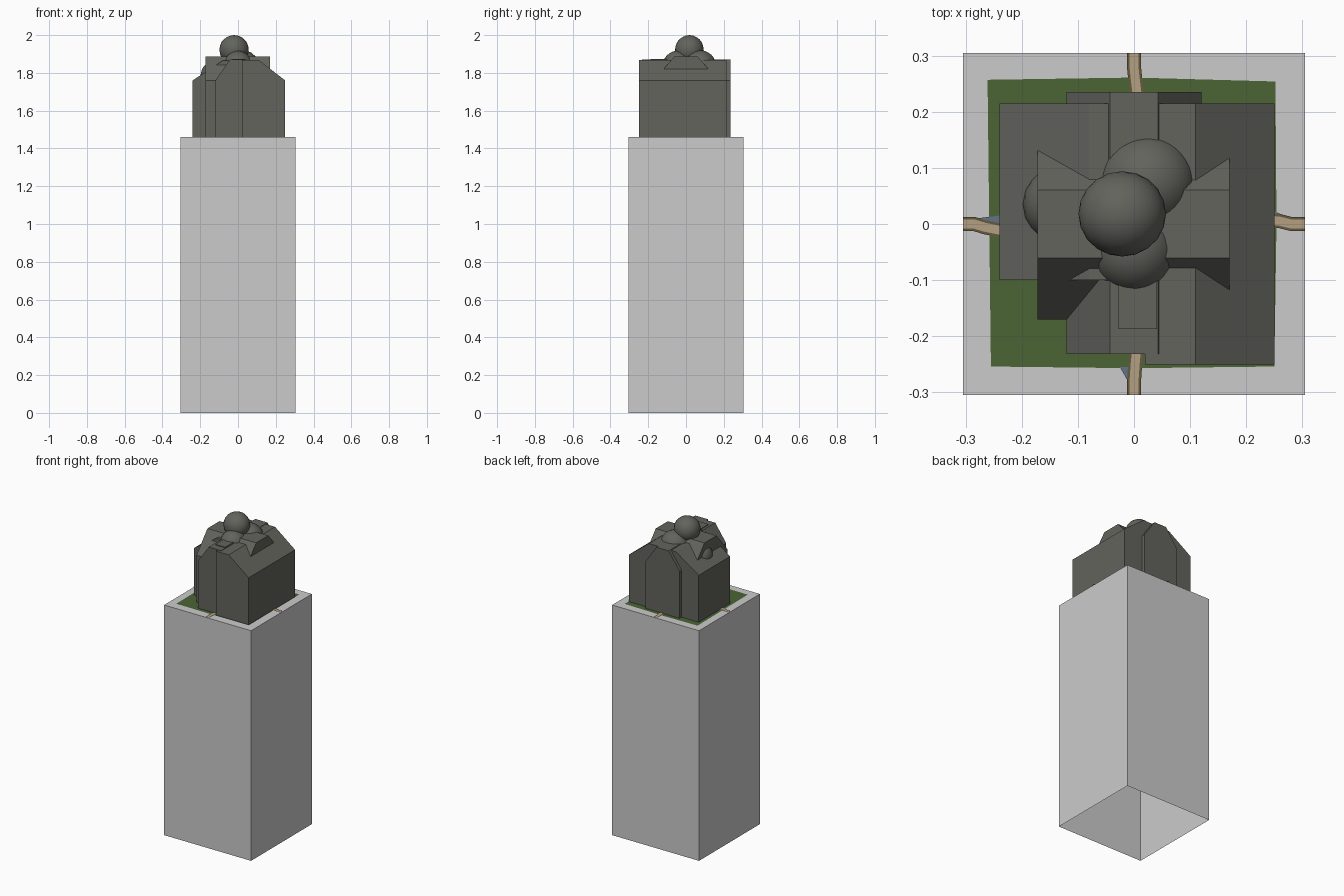
import bpy, bmesh, math
from mathutils import Vector

if "Cube" in bpy.data.objects:
    bpy.data.objects.remove(bpy.data.objects["Cube"])

GROUND = 1.46


def material(name, rgb):
    m = bpy.data.materials.new(name)
    m.diffuse_color = (*rgb, 1)
    m.use_nodes = True
    m.node_tree.nodes["Principled BSDF"].inputs["Base Color"].default_value = m.diffuse_color
    return m


STONE = material("dark_stone", (0.125, 0.125, 0.11))
GRASS = material("grass", (0.07, 0.13, 0.035))
PATH = material("path_sand", (0.45, 0.35, 0.22))
EDGE = material("path_edge", (0.13, 0.10, 0.05))
WATER = material("water", (0.12, 0.17, 0.25))


def finish(name, bm, mat=None):
    mesh = bpy.data.meshes.new(name)
    bm.to_mesh(mesh)
    bm.free()
    ob = bpy.data.objects.new(name, mesh)
    bpy.context.collection.objects.link(ob)
    if mat:
        mesh.materials.append(mat)
    return ob


def prism(name, profile, a, b, axis="y", mat=STONE):
    """Extrude a (across, z) profile from a to b along an axis."""
    bm = bmesh.new()
    pts = [(p, a, z) if axis == "y" else (a, p, z) for p, z in profile]
    face = bm.faces.new([bm.verts.new(p) for p in pts])
    ext = bmesh.ops.extrude_face_region(bm, geom=[face])
    step = Vector((0, b - a, 0)) if axis == "y" else Vector((b - a, 0, 0))
    bmesh.ops.translate(bm, vec=step, verts=[g for g in ext["geom"] if isinstance(g, bmesh.types.BMVert)])
    bmesh.ops.recalc_face_normals(bm, faces=bm.faces)
    return finish(name, bm, mat)


def sheet(name, pts, z, mat):
    bm = bmesh.new()
    face = bm.faces.new([bm.verts.new((x, y, z)) for x, y in pts])
    face.normal_update()
    if face.normal.z < 0:
        face.normal_flip()
    return finish(name, bm, mat)


def ribbon(name, line, half, z, mat):
    """Flat strip following a centre line."""
    left, right = [], []
    for i, p in enumerate(line):
        d = Vector(line[min(i + 1, len(line) - 1)]) - Vector(line[max(i - 1, 0)])
        n = Vector((-d.y, d.x)).normalized() * half
        left.append(Vector(p) + n)
        right.append(Vector(p) - n)
    return sheet(name, left + right[::-1], z, mat)


def dome(name, loc, radii):
    bpy.ops.mesh.primitive_ico_sphere_add(subdivisions=3, radius=1, location=loc)
    ob = bpy.context.object
    ob.name = name
    ob.scale = radii
    ob.data.materials.append(STONE)
    bpy.ops.object.shade_smooth_by_angle(angle=math.radians(40))


# Tall pedestal, open underneath
bm = bmesh.new()
bmesh.ops.create_cube(bm, size=1)
for v in bm.verts:
    v.co = (v.co.x * 0.61, v.co.y * 0.61, (v.co.z + 0.5) * GROUND)
bmesh.ops.delete(bm, geom=[f for f in bm.faces if f.normal.z < -0.5], context="FACES_ONLY")
finish("pedestal", bm)

# Lawn, pond slivers and four paths
sheet("lawn", [(-0.255, -0.254), (0, -0.257), (0.25, -0.254), (0.254, 0),
               (0.252, 0.254), (0, 0.261), (-0.261, 0.257), (-0.258, 0)], GROUND + 0.002, GRASS)
for i, pts in enumerate([[(-0.28, 0.01), (-0.24, 0.015), (-0.24, -0.005)],
                         [(0.25, 0.022), (0.28, 0.011), (0.25, 0.005)],
                         [(-0.025, -0.255), (-0.005, -0.255), (-0.011, -0.28)]]):
    sheet(f"pond_{i}", pts, GROUND + 0.003, WATER)
paths = {
    "left": [(-0.305, 0), (-0.285, 0), (-0.265, -0.006), (-0.23, -0.013)],
    "right": [(0.305, 0), (0.28, 0), (0.26, 0.005), (0.23, 0.008)],
    "front": [(0, -0.305), (0, -0.28), (0.002, -0.25), (0.005, -0.22)],
    "back": [(0, 0.305), (0, 0.28), (0.002, 0.26), (0.007, 0.22)],
}
for side, line in paths.items():
    ribbon(f"path_edge_{side}", line, 0.0125, GROUND + 0.004, EDGE)
    ribbon(f"path_{side}", line, 0.008, GROUND + 0.005, PATH)

# Hall wings with sloped roofs
prism("right_wing", [(0.02, GROUND), (0.25, GROUND), (0.25, 1.76), (0.11, 1.868), (0.02, 1.868)], -0.25, 0.215)
prism("left_wing", [(-0.24, GROUND), (0.095, GROUND), (0.095, 1.866), (-0.08, 1.866), (-0.24, 1.76)], -0.10, 0.215)
prism("centre_hall", [(-0.12, GROUND), (0.12, GROUND), (0.12, 1.76), (0.043, 1.87), (-0.043, 1.87), (-0.12, 1.76)],
      -0.232, 0.235)
prism("cross_hall", [(-0.17, GROUND), (0.17, GROUND), (0.17, 1.76), (0.061, 1.888), (-0.061, 1.888), (-0.17, 1.76)],
      -0.172, 0.17, "x")
prism("roof_hatch", [(-0.028, 1.86), (0.041, 1.86), (0.041, 1.874), (-0.028, 1.874)], -0.187, -0.09)

# Rounded domes on the roof
dome("top_dome", (-0.021, 0.018, 1.923), (0.078, 0.076, 0.077))
dome("back_dome", (0.024, 0.075, 1.835), (0.087, 0.085, 0.085))
dome("front_dome", (0, -0.045, 1.835), (0.078, 0.08, 0.082))
dome("left_dome", (-0.105, 0.035, 1.79), (0.093, 0.08, 0.08))
